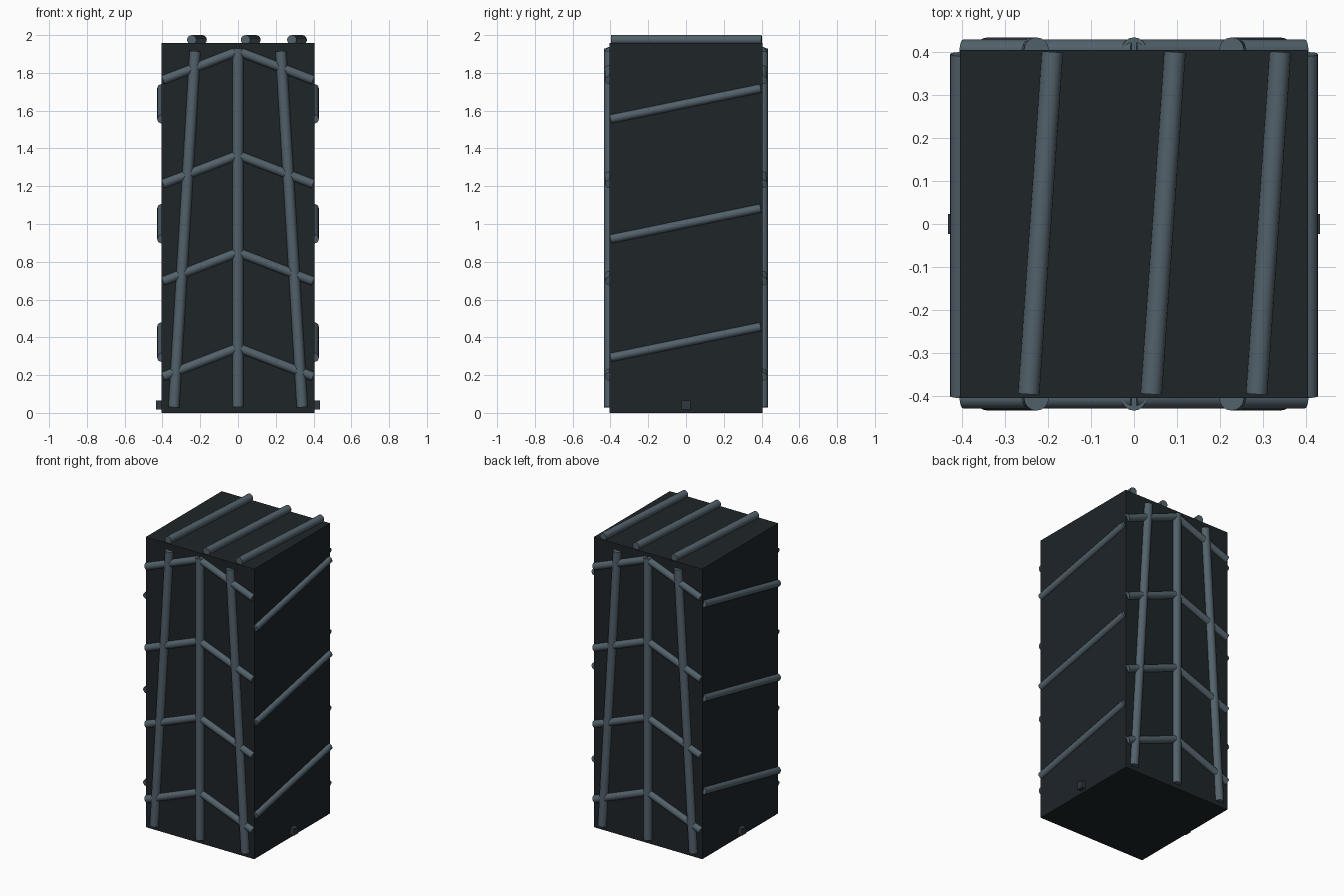
import bpy
from mathutils import Vector

if "Cube" in bpy.data.objects:
    bpy.data.objects.remove(bpy.data.objects["Cube"])

H = 0.405      # half width of the block
TOP = 1.957    # top of the block


def material(name, color):
    m = bpy.data.materials.new(name)
    m.diffuse_color = (*color, 1)
    m.use_nodes = True
    m.node_tree.nodes["Principled BSDF"].inputs["Base Color"].default_value = m.diffuse_color
    return m


dark = material("dark_stone", (0.013, 0.018, 0.022))
ridge = material("ridge_slate", (0.085, 0.12, 0.145))
peg = material("peg_dark", (0.03, 0.04, 0.05))


def box(name, center, size, mat):
    bpy.ops.mesh.primitive_cube_add(size=1, location=center)
    o = bpy.context.object
    o.name = name
    o.scale = size
    bpy.ops.object.transform_apply(location=False, rotation=False, scale=True)
    o.data.materials.append(mat)


def rod(name, a, b, r):
    a, b = Vector(a), Vector(b)
    d = b - a
    bpy.ops.mesh.primitive_cylinder_add(vertices=16, radius=r, depth=d.length, location=(a + b) / 2)
    o = bpy.context.object
    o.name = name
    o.rotation_euler = d.to_track_quat('Z', 'Y').to_euler()
    o.data.materials.append(ridge)
    bpy.ops.object.shade_smooth_by_angle()


# Main block
box("block_body", (0, 0, TOP / 2), (2 * H, 2 * H, TOP), dark)

# Leaf-like ribs on the front and back
for side, y in (("front", -H), ("back", H)):
    rod(side + "_center_rib", (0, y, 0.03), (0, y, 1.93), 0.029)
    for s in (-1, 1):
        rod(side + "_upright_rib", (s * 0.34, y, 0.03), (s * 0.227, y, 1.915), 0.029)
        for z in (0.345, 0.85, 1.365, 1.915):
            rod(side + "_slanted_rib", (0, y, z), (s * 0.397, y, z - 0.153), 0.024)

# Rising ribs on both sides, plus a small peg near the base
for s in (-1, 1):
    for z in (0.293, 0.92, 1.555):
        rod("side_rib", (s * H, -0.4, z), (s * H, 0.395, z + 0.163), 0.023)
    box("base_peg", (s * 0.41, 0, 0.042), (0.046, 0.046, 0.046), peg)

# Ribs across the top
for x in (-0.245, 0.04, 0.285):
    rod("top_rib", (x, -0.396, 1.975), (x + 0.055, 0.4, 1.975), 0.025)
